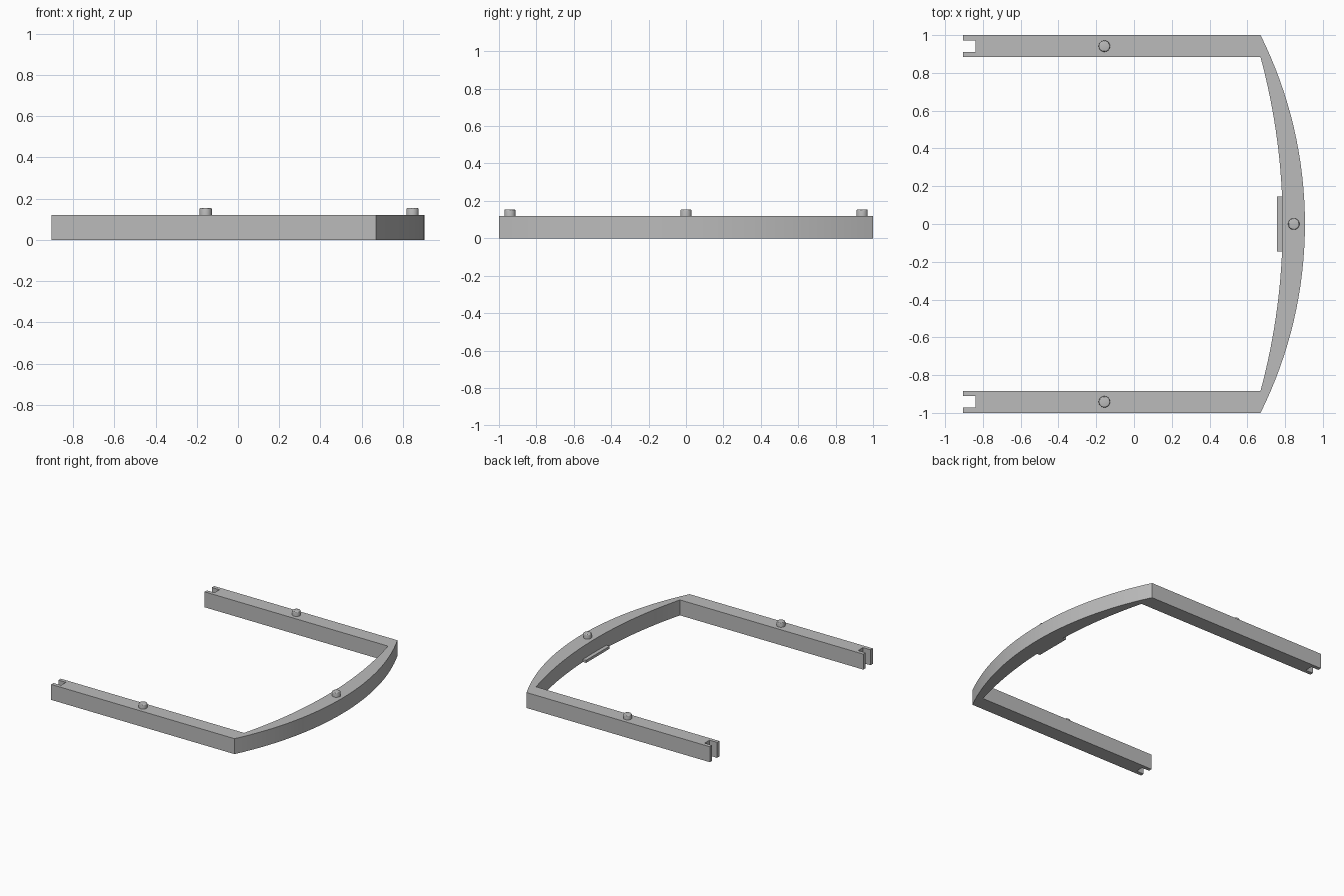
import bpy, bmesh, math

if "Cube" in bpy.data.objects:
    bpy.data.objects.remove(bpy.data.objects["Cube"])

BACK, CORNER = -0.905, 0.67      # arm ends along x
OUT, INN = 1.0, 0.883            # arm faces along y
MID = (OUT + INN) / 2
HEIGHT = 0.12

grey = bpy.data.materials.new("light grey")
grey.use_nodes = True
colour = (0.5, 0.5, 0.5, 1)
grey.diffuse_color = colour
grey.node_tree.nodes["Principled BSDF"].inputs["Base Color"].default_value = colour


def finish(name, bm):
    bmesh.ops.recalc_face_normals(bm, faces=bm.faces)
    mesh = bpy.data.meshes.new(name)
    bm.to_mesh(mesh)
    bm.free()
    mesh.materials.append(grey)
    obj = bpy.data.objects.new(name, mesh)
    bpy.context.collection.objects.link(obj)
    bpy.ops.object.select_all(action='DESELECT')
    obj.select_set(True)
    bpy.context.view_layer.objects.active = obj
    bpy.ops.object.shade_smooth_by_angle(angle=math.radians(30))
    return obj


def prism(name, outline, height):
    bm = bmesh.new()
    base = bm.faces.new([bm.verts.new((x, y, 0)) for x, y in outline])
    top = bmesh.ops.extrude_face_region(bm, geom=[base], use_keep_orig=True)
    verts = [v for v in top["geom"] if isinstance(v, bmesh.types.BMVert)]
    bmesh.ops.translate(bm, verts=verts, vec=(0, 0, height))
    return finish(name, bm)


def bow(half, peak, steps=32):
    """Circular arc from y = -half to y = half, bulging to x = peak."""
    sag = peak - CORNER
    radius = (half * half + sag * sag) / (2 * sag)
    sweep = math.asin(half / radius)
    angles = [sweep * (2 * i / steps - 1) for i in range(steps + 1)]
    return [(peak - radius + radius * math.cos(a), radius * math.sin(a)) for a in angles]


# U-shaped frame: bowed crossbar and two arms with slotted ends
slot_x, slot = -0.84, 0.03
arm_end = [(BACK, OUT), (BACK, MID + slot), (slot_x, MID + slot),
           (slot_x, MID - slot), (BACK, MID - slot), (BACK, INN)]
outline = bow(OUT, 0.905) + arm_end + bow(INN, 0.787)[::-1]
outline += [(x, -y) for x, y in reversed(arm_end)]
prism("frame", outline, HEIGHT)

# Low tab inside the crossbar
prism("inner_tab", [(0.757, -0.145), (0.8, -0.145), (0.8, 0.145), (0.757, 0.145)], 0.02)


# Round pegs with softened top rims
def peg(name, x, y):
    bm = bmesh.new()
    bottom, top, r = HEIGHT - 0.01, 0.155, 0.03
    bmesh.ops.create_cone(bm, cap_ends=True, segments=32, radius1=r, radius2=r,
                          depth=top - bottom)
    bmesh.ops.translate(bm, verts=bm.verts, vec=(x, y, (top + bottom) / 2))
    rim = [e for e in bm.edges if all(v.co.z > top - 0.001 for v in e.verts)]
    bmesh.ops.bevel(bm, geom=rim, offset=0.007, segments=3, profile=0.5, affect='EDGES')
    finish(name, bm)


peg("left_arm_peg", -0.157, MID)
peg("right_arm_peg", -0.157, -MID)
peg("crossbar_peg", 0.846, 0)
